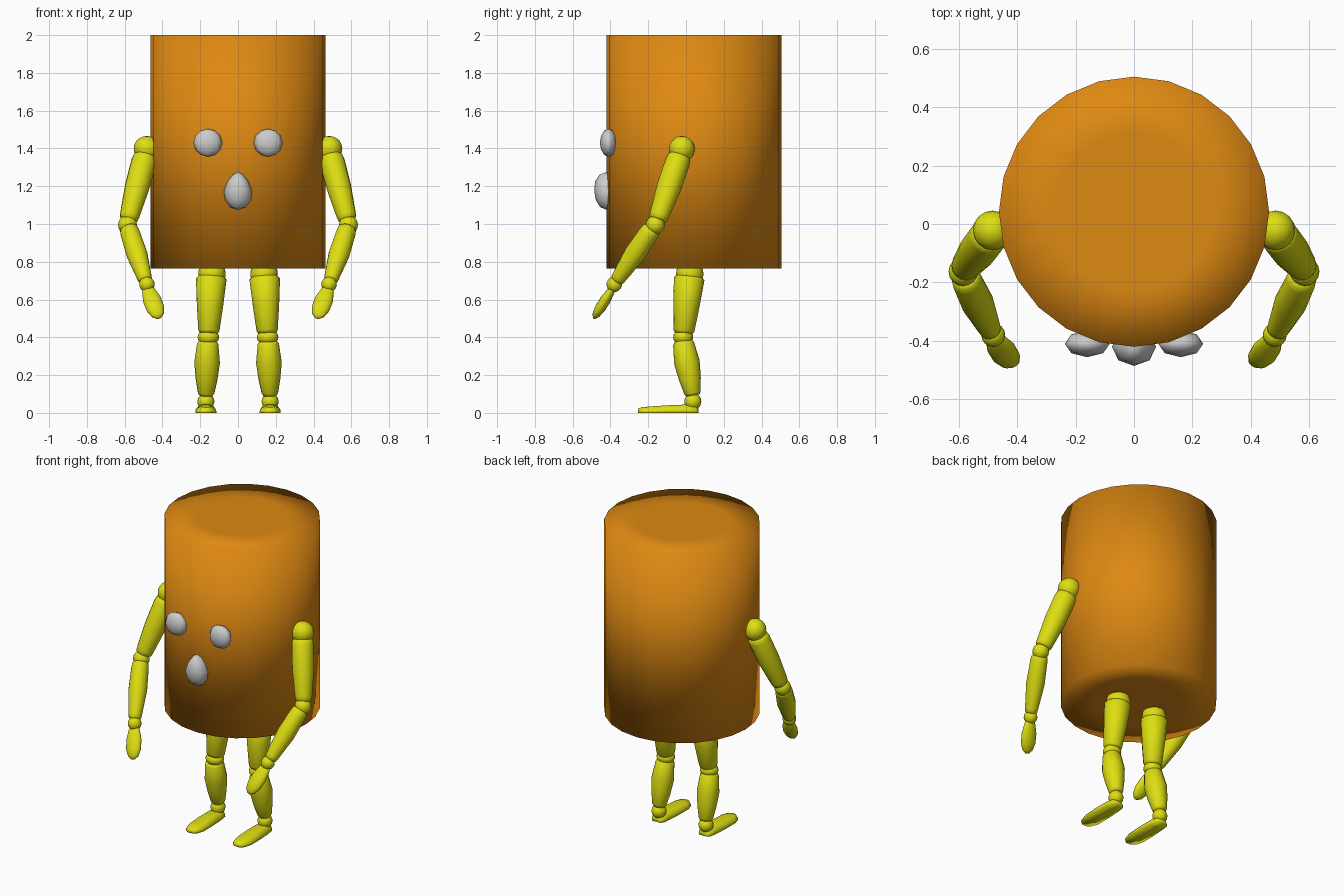
import bpy, bmesh
from math import sin, cos, pi
from mathutils import Vector

if "Cube" in bpy.data.objects:
    bpy.data.objects.remove(bpy.data.objects["Cube"])


def material(name, color):
    m = bpy.data.materials.new(name)
    m.diffuse_color = (*color, 1)
    m.use_nodes = True
    m.node_tree.nodes["Principled BSDF"].inputs["Base Color"].default_value = m.diffuse_color
    return m


ORANGE = material("orange", (0.73, 0.25, 0.006))
YELLOW = material("yellow", (0.73, 0.73, 0.006))


def loft(name, rings, mat=None):
    """Skin a list of closed point rings, capping both ends, smooth shaded."""
    bm = bmesh.new()
    rows = [[bm.verts.new(p) for p in ring] for ring in rings]
    n = len(rows[0])
    for a, b in zip(rows, rows[1:]):
        for i in range(n):
            bm.faces.new((a[i], a[(i + 1) % n], b[(i + 1) % n], b[i]))
    bm.faces.new(rows[0])
    bm.faces.new(rows[-1])
    bmesh.ops.recalc_face_normals(bm, faces=bm.faces)
    for f in bm.faces:
        f.smooth = True
    me = bpy.data.meshes.new(name)
    bm.to_mesh(me)
    bm.free()
    ob = bpy.data.objects.new(name, me)
    bpy.context.collection.objects.link(ob)
    if mat:
        me.materials.append(mat)
    return ob


def limb(name, start, end, profile, flat=1.0, n=16):
    """Turned shape from start to end; profile = (position 0..1, radius)."""
    a, b = Vector(start), Vector(end)
    d = (b - a).normalized()
    u = (Vector((1, 0, 0)) - d * d.x).normalized()
    v = d.cross(u)
    angles = [2 * pi * i / n for i in range(n)]
    return loft(name, [[a.lerp(b, t) + u * r * cos(k) + v * r * flat * sin(k) for k in angles]
                       for t, r in profile], YELLOW)


def ball(name, loc, scale, mat=None, segs=16, rings=10):
    bpy.ops.mesh.primitive_uv_sphere_add(segments=segs, ring_count=rings, radius=1, location=loc)
    ob = bpy.context.object
    ob.name = name
    ob.scale = scale
    bpy.ops.object.shade_smooth()
    if mat:
        ob.data.materials.append(mat)
    return ob


# Barrel body: 24 sides, softly shaded caps with a flat inner disc
R, CY = 0.4625, 0.042
body_profile = [(0.765, 0.27), (0.765, R), (2.0, R), (2.0, 0.27)]
loft("body", [[(r * sin(2 * pi * i / 24), CY + r * cos(2 * pi * i / 24), z) for i in range(24)]
              for z, r in body_profile], ORANGE)

# Nose: low-poly sphere, narrowed towards the top
nose = ball("nose", (0, -0.42, 1.175), (0.078, 0.066, 0.1), None, 8, 6)
for v in nose.data.vertices:
    if v.co.z > -0.1:
        k = 1 - 0.3 * (v.co.z + 0.1)
        v.co.x *= k
        v.co.y *= 1 + 0.15 * v.co.z

# Shared limb outline with rounded ends
def tapered(r0, r1, r2):
    return [(0, r0 * 0.72), (0.03, r0 * 0.93), (0.1, r0), (0.5, r1),
            (0.92, r2), (0.98, r2 * 0.92), (1, r2 * 0.75)]


# Foot stations: y, half width, height
foot_rows = [(0.065, 0.028, 0.022), (0.05, 0.043, 0.036), (0.0, 0.05, 0.044), (-0.1, 0.056, 0.04),
             (-0.19, 0.056, 0.034), (-0.235, 0.042, 0.03), (-0.255, 0.018, 0.022)]
foot_section = [(-1, 0), (-0.97, 0.4), (-0.75, 0.85), (-0.35, 1), (0.35, 1), (0.75, 0.85),
                (0.97, 0.4), (1, 0)]

for s, side in ((-1, "right"), (1, "left")):
    ball(side + "_eye", (s * 0.16, -0.41, 1.43), (0.077, 0.046, 0.074), None, 8, 6)

    # Arm
    shoulder = (s * 0.484, -0.022, 1.398)
    elbow = (s * 0.585, -0.163, 0.995)
    wrist = (s * 0.482, -0.38, 0.68)
    ball(side + "_shoulder", shoulder, (0.068,) * 3, YELLOW)
    limb(side + "_upper_arm", (s * 0.49, -0.032, 1.365), (s * 0.58, -0.15, 1.02),
         tapered(0.066, 0.065, 0.052))
    ball(side + "_elbow", elbow, (0.05,) * 3, YELLOW)
    limb(side + "_forearm", (s * 0.58, -0.178, 0.98), (s * 0.49, -0.367, 0.70),
         tapered(0.052, 0.056, 0.04))
    ball(side + "_wrist", wrist, (0.041,) * 3, YELLOW)
    limb(side + "_hand", (s * 0.48, -0.385, 0.665), (s * 0.418, -0.487, 0.502),
         [(0, 0.024), (0.1, 0.035), (0.4, 0.049), (0.7, 0.048), (0.9, 0.034), (1, 0.012)], 0.58)

    # Leg
    ball(side + "_hip", (s * 0.138, 0.02, 0.735), (0.073,) * 3, YELLOW)
    limb(side + "_thigh", (s * 0.141, 0.018, 0.722), (s * 0.155, -0.013, 0.42),
         [(0, 0.07), (0.04, 0.081), (0.5, 0.07), (0.95, 0.056), (1, 0.046)])
    ball(side + "_knee", (s * 0.157, -0.015, 0.4), (0.057, 0.053, 0.042), YELLOW)
    limb(side + "_shin", (s * 0.16, -0.016, 0.382), (s * 0.169, 0.037, 0.092),
         [(0, 0.045), (0.05, 0.056), (0.4, 0.068), (0.7, 0.058), (0.95, 0.044), (1, 0.036)])
    ball(side + "_ankle", (s * 0.17, 0.036, 0.06), (0.045,) * 3, YELLOW)
    loft(side + "_foot", [[(s * 0.17 + w * x, y, h * z) for x, z in foot_section]
                          for y, w, h in foot_rows], YELLOW)
